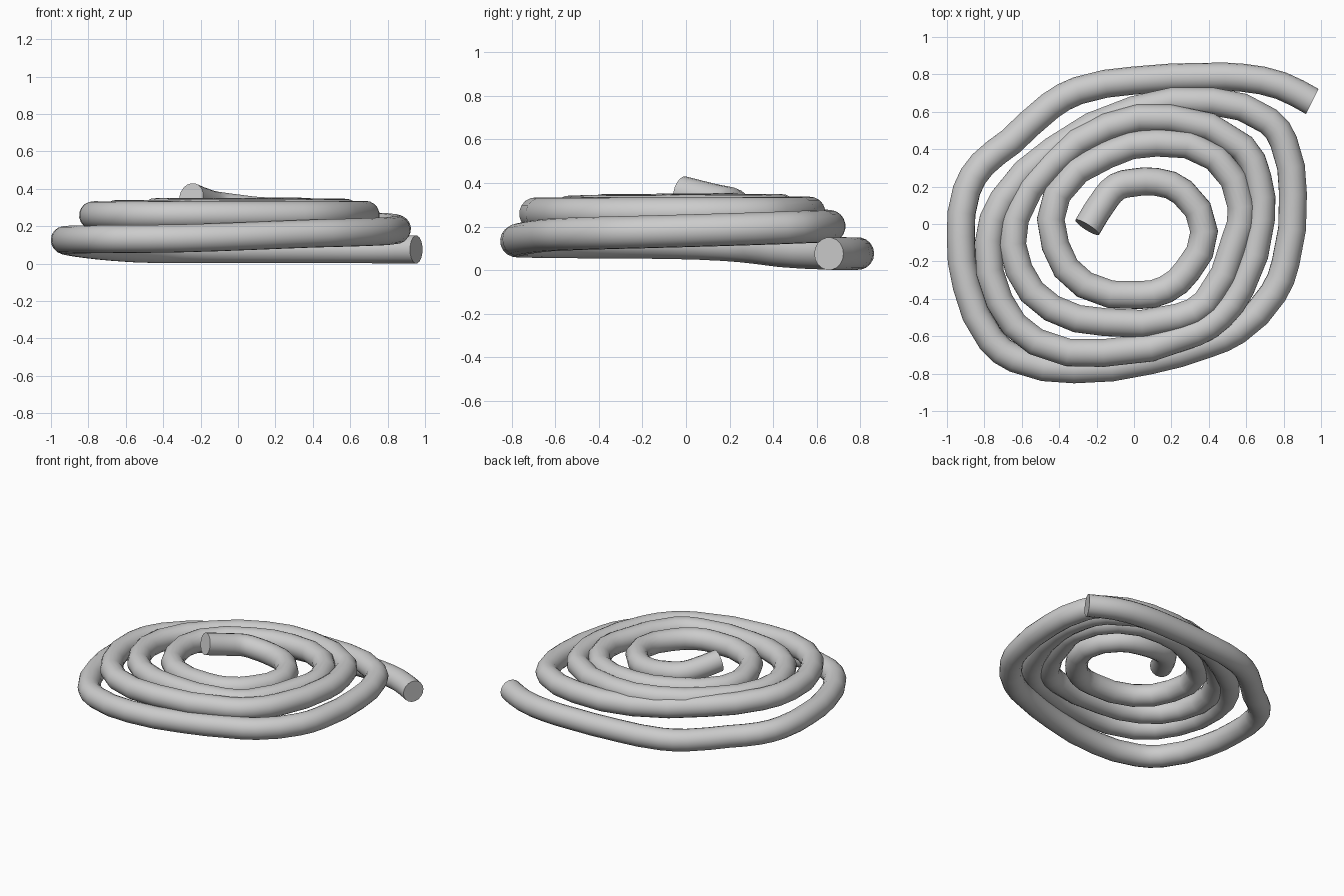
import bpy, math

# centre line of the coil seen from above, from the outer loose end inwards
path = [
    (.953, .655), (.785, .74), (.58, .782), (.40, .787), (0, .767), (-.30, .713),
    (-.45, .63), (-.66, .44), (-.81, .32), (-.895, .18), (-.926, -.07), (-.895, -.33),
    (-.765, -.62), (-.635, -.72), (-.32, -.777), (.08, -.73), (.395, -.64), (.55, -.57),
    (.745, -.37), (.81, -.21), (.85, .16), (.80, .44), (.72, .55), (.42, .655),
    (0, .61), (-.43, .395), (-.70, .13), (-.775, -.09), (-.72, -.41), (-.525, -.63),
    (-.165, -.69), (.33, -.58), (.46, -.495), (.57, -.345), (.68, .03), (.66, .25), (.58, .41),
    (.19, .565), (-.14, .52), (-.435, .325), (-.635, .03), (-.615, -.245), (-.44, -.45),
    (-.155, -.525), (.235, -.50), (.385, -.42), (.54, -.09), (.575, .09), (.435, .355),
    (.12, .435), (-.145, .37), (-.41, .16), (-.42, -.115), (-.265, -.325), (.03, -.38),
    (.17, -.35), (.285, -.25), (.375, -.04), (.26, .17), (.12, .225), (-.01, .22),
    (-.09, .20), (-.15, .14), (-.25, -.018),
]

# height of the centre line against the angle wound so far (degrees)
heights = [(0, .075), (138, .078), (175, .125), (215, .13), (250, .135), (300, .16),
           (360, .18), (400, .2), (450, .205), (500, .235), (540, .258), (700, .26),
           (1000, .268), (1150, .275), (1400, .275), (1500, .28), (1577, .318), (1623, .357)]


def height(a):
    for (a0, z0), (a1, z1) in zip(heights, heights[1:]):
        if a <= a1:
            return z0 + (z1 - z0) * (a - a0) / (a1 - a0)
    return heights[-1][1]


# round tube swept along the winding path, with flat cut ends
curve = bpy.data.curves.new("rope_coil", "CURVE")
curve.dimensions = "3D"
curve.resolution_u = 2
curve.bevel_depth = .075
curve.bevel_resolution = 7
curve.use_fill_caps = True
spline = curve.splines.new("BEZIER")
spline.bezier_points.add(len(path) - 1)
wound = 0
for p, (x, y) in zip(spline.bezier_points, path):
    a = math.degrees(math.atan2(y, x))
    while a < wound - 90:
        a += 360
    wound = a
    p.co = (x, y, height(a))
    p.handle_left_type = p.handle_right_type = "AUTO"

coil = bpy.data.objects.new("rope_coil", curve)
bpy.context.collection.objects.link(coil)
bpy.context.view_layer.objects.active = coil
coil.select_set(True)
bpy.ops.object.convert(target="MESH")
bpy.ops.object.shade_smooth_by_angle(angle=math.radians(40))
